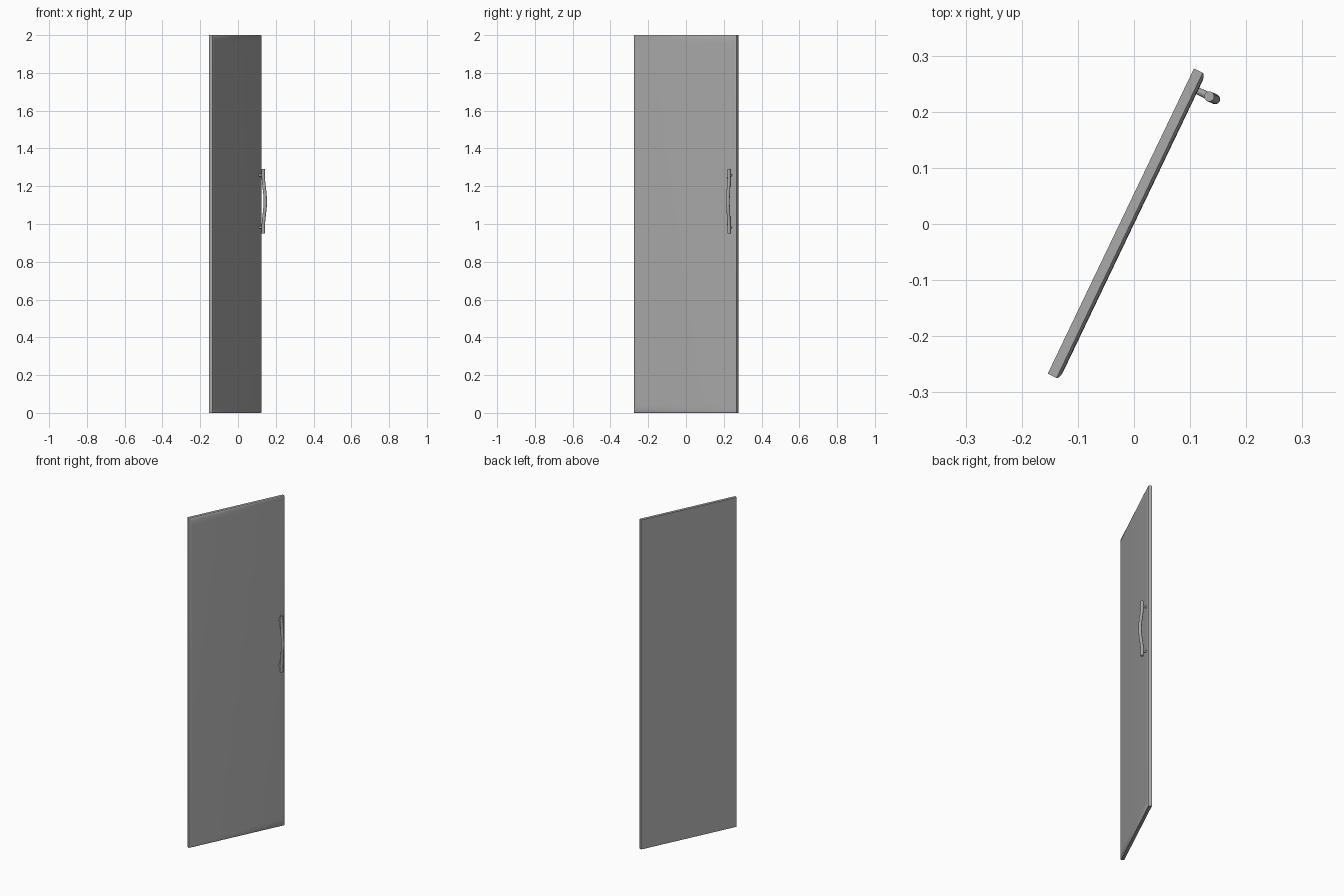
import bpy, bmesh
from math import radians, sin, cos, pi
from mathutils import Matrix, Vector

if "Cube" in bpy.data.objects:
    bpy.data.objects.remove(bpy.data.objects["Cube"], do_unlink=True)

SWING = Matrix.Rotation(radians(64.4), 4, "Z")   # door stands ajar

grey = bpy.data.materials.new("mid grey")
grey.use_nodes = True
COLOUR = (0.4, 0.4, 0.4, 1)
grey.diffuse_color = COLOUR
grey.node_tree.nodes["Principled BSDF"].inputs["Base Color"].default_value = COLOUR


def finish(name, bm):
    """Turn a bmesh into a smooth-shaded object swung with the door."""
    bmesh.ops.recalc_face_normals(bm, faces=bm.faces)
    mesh = bpy.data.meshes.new(name)
    bm.to_mesh(mesh)
    bm.free()
    mesh.materials.append(grey)
    obj = bpy.data.objects.new(name, mesh)
    bpy.context.collection.objects.link(obj)
    obj.matrix_world = SWING
    bpy.ops.object.select_all(action="DESELECT")
    obj.select_set(True)
    bpy.context.view_layer.objects.active = obj
    bpy.ops.object.shade_smooth_by_angle(angle=radians(35))
    return obj


def loft(rings):
    """Skin a list of point rings and cap both ends."""
    bm = bmesh.new()
    loops = [[bm.verts.new(p) for p in ring] for ring in rings]
    for a, b in zip(loops, loops[1:]):
        for i in range(len(a)):
            j = (i + 1) % len(a)
            bm.faces.new((a[i], a[j], b[j], b[i]))
    bm.faces.new(loops[0])
    bm.faces.new(loops[-1])
    return bm


# Door panel: square back edges, softly rounded front edges
LEFT, RIGHT, BACK, TOP = -0.307, 0.296, 0.0234, 2.0


def rectangle(y, side, end):
    return [(LEFT + side, y, end), (RIGHT - side, y, end),
            (RIGHT - side, y, TOP - end), (LEFT + side, y, TOP - end)]


rings = [rectangle(BACK, 0, 0)]
for k in range(7):
    t = k / 6 * pi / 2
    rings.append(rectangle(0.006 * (1 - sin(t)), 0.016 * (1 - cos(t)), 0.045 * (1 - cos(t))))
finish("door_panel", loft(rings))

# Pull handle: upright bar that bows outward between its posts
HANDLE_X, MIDDLE, HALF, POST = 0.263, 1.12, 0.17, 0.138


def bar_y(z):
    d = min(abs(z - MIDDLE) / POST, 1)
    return -0.0226 - 0.0115 * cos(d * pi / 2) ** 2


SIDES, STEPS = 20, 28
rings = []
for k in range(STEPS + 1):
    z = MIDDLE - HALF + 2 * HALF * k / STEPS
    rings.append([(HANDLE_X + 0.009 * cos(2 * pi * i / SIDES),
                   bar_y(z) + 0.009 * sin(2 * pi * i / SIDES), z) for i in range(SIDES)])
finish("handle_bar", loft(rings))

# Posts joining the bar to the panel
for name, side in (("upper_post", 1), ("lower_post", -1)):
    bm = bmesh.new()
    place = Matrix.Translation(Vector((HANDLE_X, -0.01, MIDDLE + side * POST)))
    bmesh.ops.create_cone(bm, cap_ends=True, segments=16, radius1=0.0065, radius2=0.0065,
                          depth=0.024, matrix=place @ Matrix.Rotation(pi / 2, 4, "X"))
    finish(name, bm)
